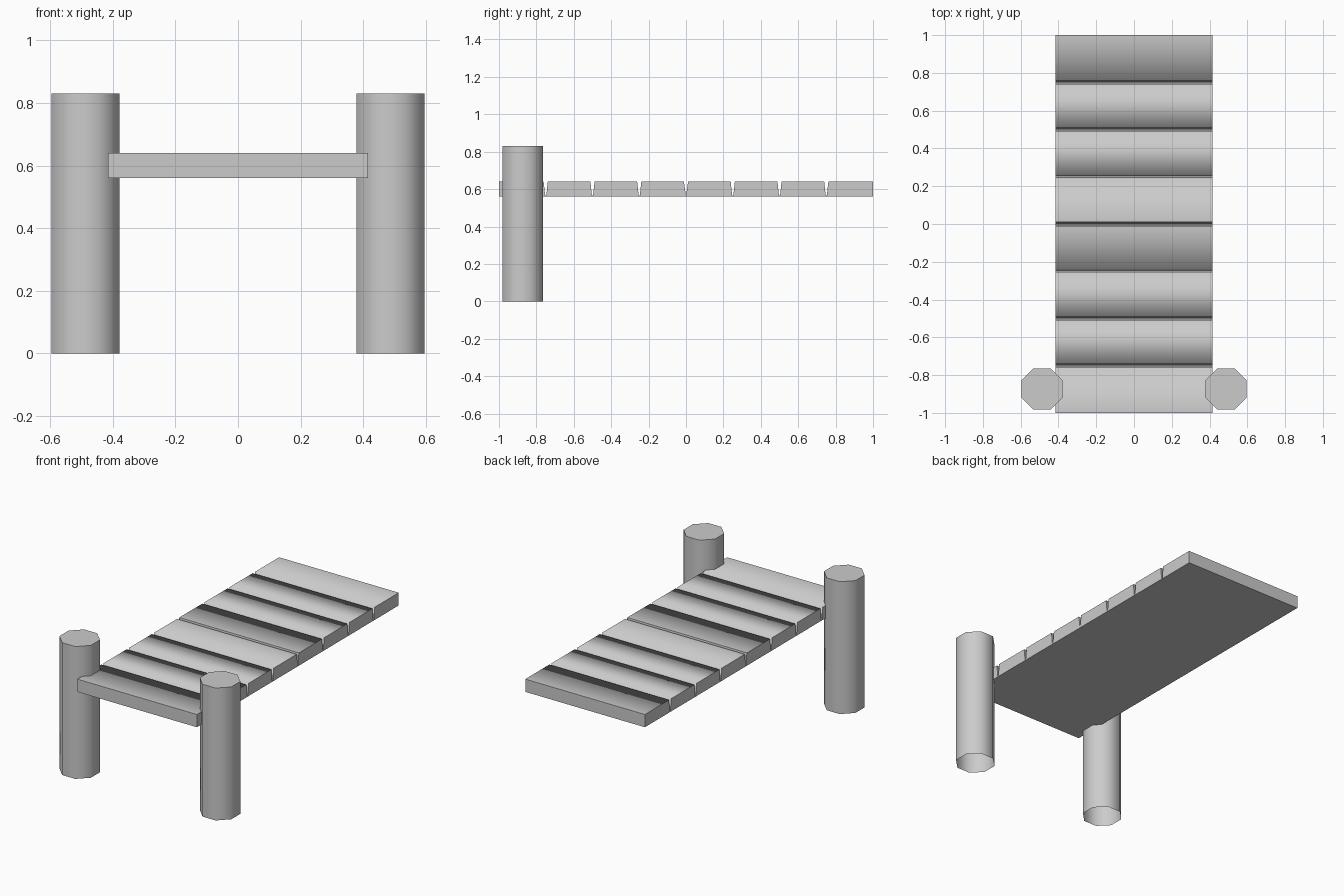
import bpy, bmesh, math

cube = bpy.data.objects.get("Cube")
if cube:
    bpy.data.objects.remove(cube, do_unlink=True)

grey = bpy.data.materials.new("weathered grey")
grey.use_nodes = True
colour = (0.6, 0.6, 0.6, 1)
grey.diffuse_color = colour
grey.node_tree.nodes["Principled BSDF"].inputs["Base Color"].default_value = colour

HALF_WIDTH, BOTTOM, TOP = 0.415, 0.56, 0.64
PLANK, GROOVE, FLOOR = 0.25, 0.011, 0.565


def finish(name, bm):
    mesh = bpy.data.meshes.new(name)
    bm.to_mesh(mesh)
    bm.free()
    mesh.materials.append(grey)
    obj = bpy.data.objects.new(name, mesh)
    bpy.context.collection.objects.link(obj)
    return obj


def deck_section(name, y0, planks=4):
    """Run of planks divided by V grooves, extruded across the width."""
    y1 = y0 + planks * PLANK
    front = y0 + (GROOVE if y0 == 0 else 0)
    back = y1 - (GROOVE if y1 == 0 else 0)
    profile = [(y0, BOTTOM), (front, TOP)]
    for i in range(1, planks):
        y = y0 + i * PLANK
        profile += [(y - GROOVE, TOP), (y - 0.003, FLOOR),
                    (y + 0.003, FLOOR), (y + GROOVE, TOP)]
    profile += [(back, TOP), (y1, BOTTOM)]
    bm = bmesh.new()
    side = bm.faces.new([bm.verts.new((-HALF_WIDTH, y, z)) for y, z in profile])
    grown = bmesh.ops.extrude_face_region(bm, geom=[side])["geom"]
    bmesh.ops.translate(bm, vec=(2 * HALF_WIDTH, 0, 0),
                        verts=[g for g in grown if isinstance(g, bmesh.types.BMVert)])
    bmesh.ops.recalc_face_normals(bm, faces=bm.faces)
    for f in bm.faces:
        f.smooth = True
    # Only the plank lips beside a groove are softened
    for e in bm.edges:
        y = (e.verts[0].co.y + e.verts[1].co.y) / 2
        across = abs(e.verts[0].co.x - e.verts[1].co.x) > 0.1
        lip = y0 + 0.1 < y < y1 - 0.1 and e.verts[0].co.z > TOP - 0.01
        e.smooth = across and lip
    return finish(name, bm)


def post(name, x):
    """Octagonal post with a flat cap and an open foot."""
    height, radius = 0.83, 0.109 / math.cos(math.pi / 8)
    bm = bmesh.new()
    ring = [(x + radius * math.cos((i + 0.5) * math.pi / 4),
             -0.873 + radius * math.sin((i + 0.5) * math.pi / 4)) for i in range(8)]
    foot = [bm.verts.new((*p, 0)) for p in ring]
    head = [bm.verts.new((*p, height)) for p in ring]
    for i in range(8):
        j = (i + 1) % 8
        bm.faces.new((foot[i], foot[j], head[j], head[i])).smooth = True
    cap = bm.faces.new(head)
    for e in cap.edges:
        e.smooth = False
    return finish(name, bm)


deck_section("front_deck", -1)
deck_section("back_deck", 0)
post("left_post", 0.487)
post("right_post", -0.487)
